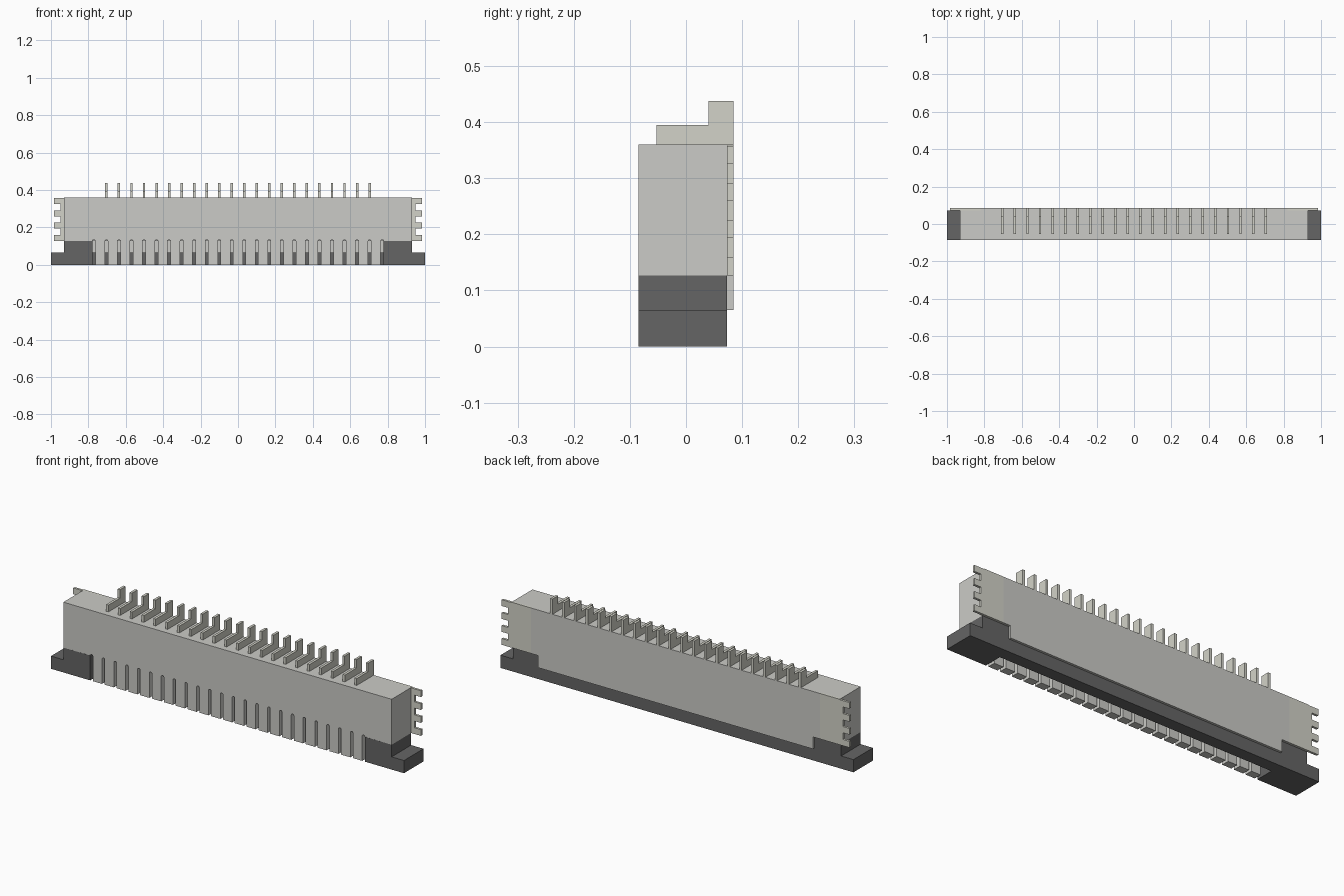
import bpy, bmesh, math

if "Cube" in bpy.data.objects:
    bpy.data.objects.remove(bpy.data.objects["Cube"])

PITCH = 0.067


def material(name, rgb):
    m = bpy.data.materials.new(name)
    m.diffuse_color = (*rgb, 1)
    m.use_nodes = True
    m.node_tree.nodes["Principled BSDF"].inputs["Base Color"].default_value = m.diffuse_color
    return m


LIGHT = material("light_plastic", (0.60, 0.60, 0.57))
DARK = material("dark_plastic", (0.13, 0.13, 0.13))
METAL = material("contact_metal", (0.65, 0.65, 0.58))


def prism(bm, pts, a, b, axis):
    """Extrude a 2D profile: axis 'y' takes (x, z) points, axis 'x' takes (y, z)."""
    def place(p, t):
        return (p[0], t, p[1]) if axis == 'y' else (t, p[0], p[1])
    lo = [bm.verts.new(place(p, a)) for p in pts]
    hi = [bm.verts.new(place(p, b)) for p in pts]
    bm.faces.new(lo)
    bm.faces.new(hi[::-1])
    n = len(pts)
    for i in range(n):
        j = (i + 1) % n
        bm.faces.new((lo[j], lo[i], hi[i], hi[j]))


def rect(x0, x1, z0, z1):
    return [(x0, z0), (x1, z0), (x1, z1), (x0, z1)]


def flip(pts):
    return [(-x, z) for x, z in pts]


def build(name, mat, parts):
    bm = bmesh.new()
    for part in parts:
        prism(bm, *part)
    bmesh.ops.recalc_face_normals(bm, faces=bm.faces)
    me = bpy.data.meshes.new(name)
    bm.to_mesh(me)
    bm.free()
    me.materials.append(mat)
    ob = bpy.data.objects.new(name, me)
    bpy.context.collection.objects.link(ob)
    return ob


# Dark slider: stepped end blocks joined by a low bar behind the fingers
end = [(0.778, 0), (1, 0), (1, 0.065), (0.93, 0.065), (0.93, 0.127), (0.778, 0.127)]
build("slider_base", DARK, [
    (end, -0.085, 0.073, 'y'),
    (flip(end), -0.085, 0.073, 'y'),
    (rect(-0.778, 0.778, 0, 0.065), 0.011, 0.073, 'y'),
])

# Housing front wall: one outline with round-topped slots between the fingers
hw, top = 0.0075, 0.135
wall = [(-0.93, 0.36), (-0.93, 0.127)]
for i in range(24):
    cx = (i - 11.5) * PITCH
    arc = [(cx - hw * math.cos(a * math.pi / 6), top - hw + hw * math.sin(a * math.pi / 6))
           for a in range(7)]
    left = [(cx - hw, 0.127 if i == 0 else 0)]
    right = [(cx + hw, 0.127 if i == 23 else 0)]
    # the outermost slot sides are closed by the end blocks
    wall += (arc if i == 0 else left + arc)
    if i < 23:
        wall += right
wall += [(0.93, 0.127), (0.93, 0.36)]
build("housing_front_wall", LIGHT, [(wall, -0.085, -0.045, 'y')])

# Housing main block
build("housing_block", LIGHT, [(rect(-0.93, 0.93, 0.127, 0.36), -0.045, 0.073, 'y')])

# Back plate, lower between the end blocks
plate = [(-0.778, 0.065), (0.778, 0.065), (0.778, 0.127), (0.82, 0.127), (0.82, 0.36),
         (-0.82, 0.36), (-0.82, 0.127), (-0.778, 0.127)]
build("back_plate", LIGHT, [(plate, 0.073, 0.085, 'y')])

# Toothed solder tabs at both ends of the plate
tab = [(0.82, 0.127)]
for k in range(4):
    z = 0.127 + k * 0.0663
    tab += [(0.985, z), (0.985, z + 0.032)]
    if k < 3:
        tab += [(0.948, z + 0.032), (0.948, z + 0.0663)]
tab += [(0.93, 0.358), (0.93, 0.36), (0.82, 0.36)]
build("solder_tab_right", METAL, [(tab, 0.073, 0.085, 'y')])
build("solder_tab_left", METAL, [(flip(tab), 0.073, 0.085, 'y')])

# Row of stepped contact pins on top
pin = [(-0.053, 0.35), (0.085, 0.36), (0.085, 0.438), (0.04, 0.438), (0.04, 0.395), (-0.053, 0.395)]
pin[0] = (-0.053, 0.36)
build("contact_pins", METAL, [
    (pin, (i - 10.5) * PITCH - 0.0065, (i - 10.5) * PITCH + 0.0065, 'x') for i in range(22)
])
